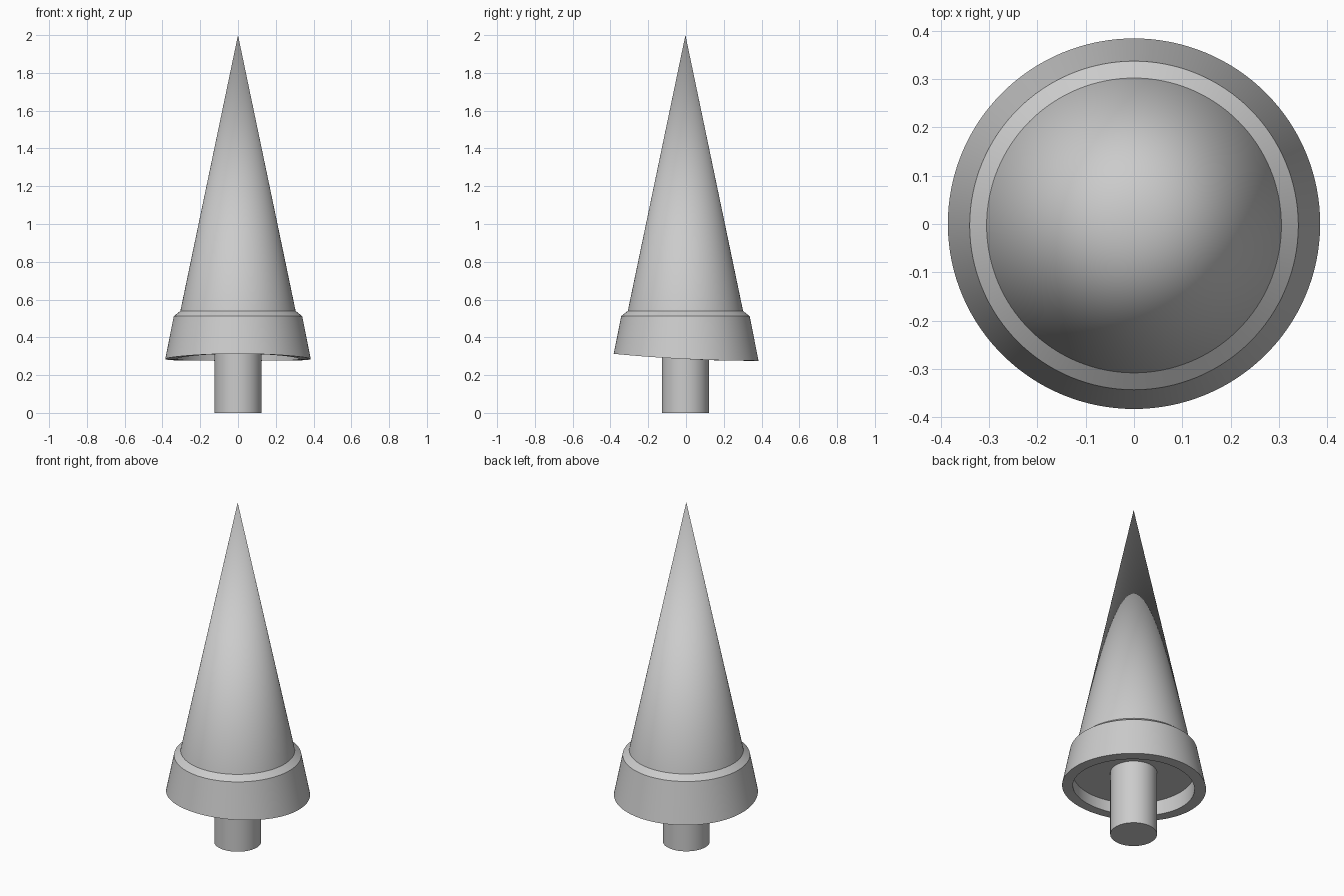
import bpy, bmesh, math

if "Cube" in bpy.data.objects:
    bpy.data.objects.remove(bpy.data.objects["Cube"])

SEGMENTS = 128
AXIS_Y = -0.003

grey = bpy.data.materials.new("plain grey")
grey.use_nodes = True
colour = (0.6, 0.6, 0.6, 1)
grey.diffuse_color = colour
grey.node_tree.nodes["Principled BSDF"].inputs["Base Color"].default_value = colour


def lathe(name, profile, shape=None):
    """Turn (radius, height) points round the z axis; shape may adjust a point."""
    bm = bmesh.new()
    rings = []
    for i, (r, z) in enumerate(profile):
        ring = []
        for s in range(SEGMENTS):
            a = 2 * math.pi * s / SEGMENTS
            rr, zz = shape(i, r, z, math.sin(a)) if shape else (r, z)
            ring.append(bm.verts.new((rr * math.cos(a), rr * math.sin(a) + AXIS_Y, zz)))
        rings.append(ring)
    for low, high in zip(rings, rings[1:]):
        for s in range(SEGMENTS):
            t = (s + 1) % SEGMENTS
            bm.faces.new((low[s], low[t], high[t], high[s]))
    bmesh.ops.remove_doubles(bm, verts=bm.verts, dist=1e-6)
    bmesh.ops.recalc_face_normals(bm, faces=bm.faces)
    mesh = bpy.data.meshes.new(name)
    bm.to_mesh(mesh)
    bm.free()
    mesh.materials.append(grey)
    obj = bpy.data.objects.new(name, mesh)
    bpy.context.collection.objects.link(obj)
    bpy.ops.object.select_all(action="DESELECT")
    obj.select_set(True)
    bpy.context.view_layer.objects.active = obj
    bpy.ops.object.shade_smooth_by_angle(angle=math.radians(20))
    return obj


def curved_hem(i, r, z, side):
    """Raise the hem in a gentle curve towards the front, along the flare."""
    if i not in (1, 2):
        return r, z
    lift = 0.037 * ((1 - side) / 2) ** 2
    return (r - 0.196 * lift if i == 2 else r), z + lift


# Spire with its flared, hollow collar: ceiling, inner wall, hem, outside, bevel, tip
lathe("spire_and_collar",
      [(0.325, 0.38), (0.325, 0.276), (0.387, 0.276),
       (0.34, 0.512), (0.305, 0.54), (0, 2)], curved_hem)

# Flat ceiling inside the collar
lathe("collar_ceiling", [(0, 0.38), (0.325, 0.38)])
ceiling = bpy.data.objects["collar_ceiling"].data
if ceiling.polygons[0].normal.z > 0:
    ceiling.flip_normals()

# Round post under the collar
lathe("post", [(0, 0), (0.125, 0), (0.125, 0.39), (0, 0.39)])
